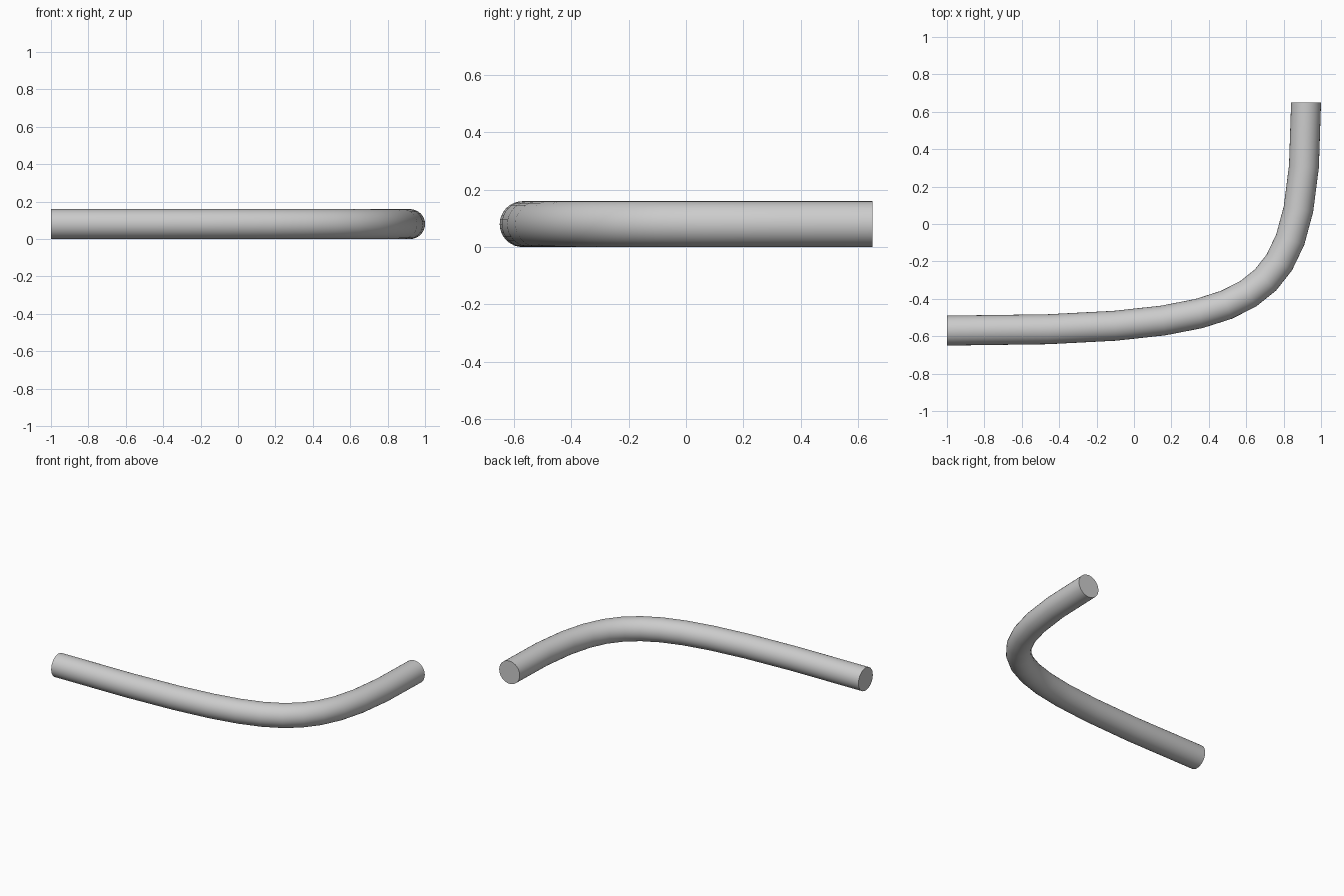
import bpy, bmesh, math
from mathutils import Vector

if "Cube" in bpy.data.objects:
    bpy.data.objects.remove(bpy.data.objects["Cube"])

R, SIDES, STEPS, W = 0.08, 32, 12, 2.1
A, B, C = Vector((-1, -0.57, R)), Vector((0.92, -0.57, R)), Vector((0.92, 0.65, R))


# Centre line: one rational quadratic curve pulled towards the corner
def path(t):
    a, b, c = (1 - t) ** 2, 2 * W * t * (1 - t), t * t
    return (A * a + B * b + C * c) / (a + b + c)


bm = bmesh.new()
rings = []
for i in range(STEPS + 1):
    t = i / STEPS
    p = path(t)
    if i == 0:
        d = Vector((1, 0, 0))
    elif i == STEPS:
        d = Vector((0, 1, 0))
    else:
        d = (path(t + 1e-3) - path(t - 1e-3)).normalized()
    side = Vector((d.y, -d.x, 0))
    ring = []
    for k in range(SIDES):
        ang = 2 * math.pi * k / SIDES
        ring.append(bm.verts.new(p + side * R * math.cos(ang) + Vector((0, 0, R * math.sin(ang)))))
    rings.append(ring)

# Tube wall and flat end caps
for r0, r1 in zip(rings, rings[1:]):
    for k in range(SIDES):
        n = (k + 1) % SIDES
        bm.faces.new((r0[k], r0[n], r1[n], r1[k]))
bm.faces.new(rings[0])
bm.faces.new(rings[-1])
bmesh.ops.recalc_face_normals(bm, faces=bm.faces)

mesh = bpy.data.meshes.new("bent_pipe")
bm.to_mesh(mesh)
bm.free()
pipe = bpy.data.objects.new("bent_pipe", mesh)
bpy.context.collection.objects.link(pipe)
bpy.context.view_layer.objects.active = pipe
pipe.select_set(True)
bpy.ops.object.shade_smooth_by_angle(angle=math.radians(40))
